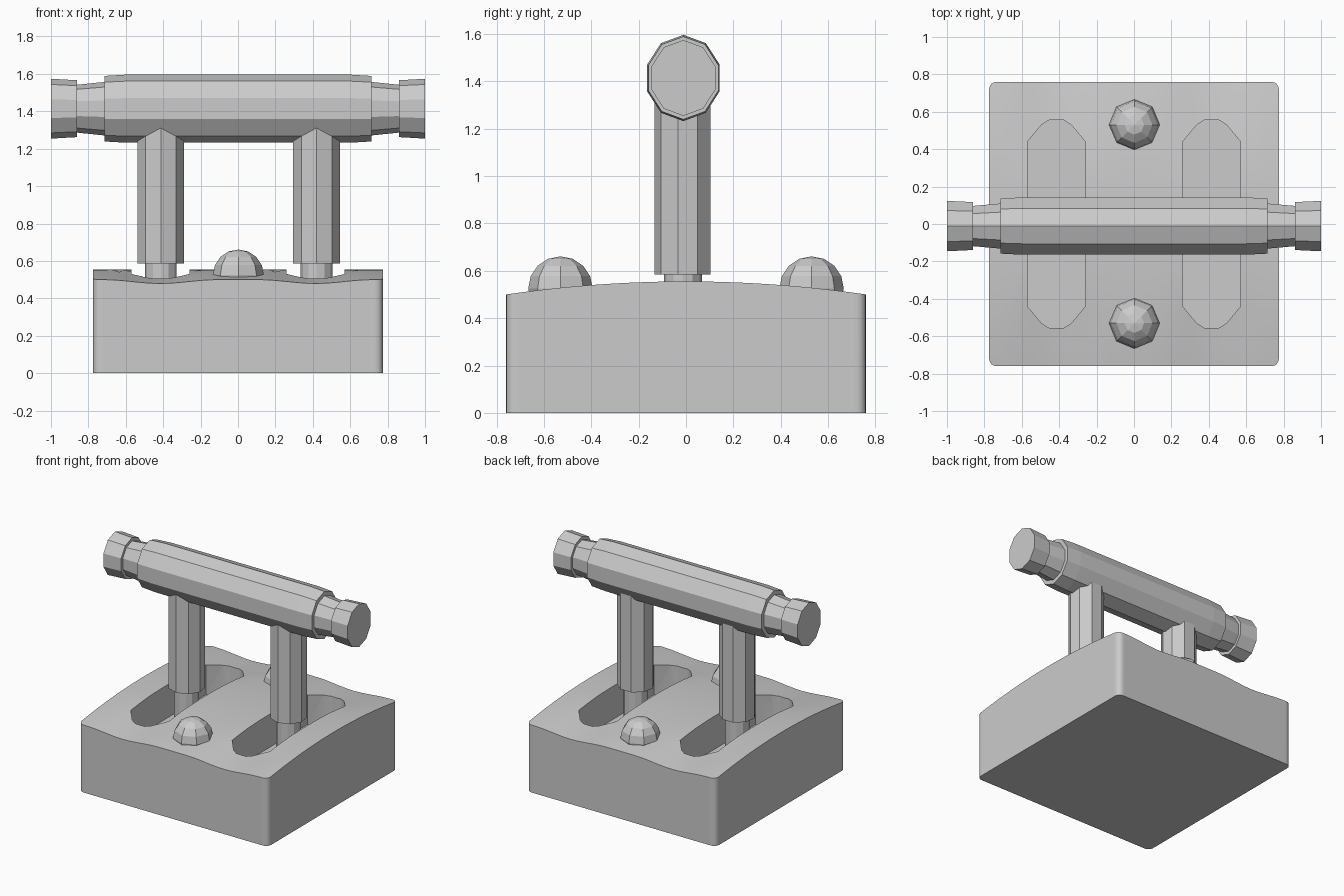
import bpy, bmesh, math
from mathutils import Vector

if "Cube" in bpy.data.objects:
    bpy.data.objects.remove(bpy.data.objects["Cube"])


def to_object(name, bm):
    bmesh.ops.recalc_face_normals(bm, faces=bm.faces)
    me = bpy.data.meshes.new(name)
    bm.to_mesh(me)
    bm.free()
    ob = bpy.data.objects.new(name, me)
    bpy.context.collection.objects.link(ob)
    return ob


def prism(name, outline, z0, z1):
    bm = bmesh.new()
    face = bm.faces.new([bm.verts.new((x, y, z0)) for x, y in outline])
    ext = bmesh.ops.extrude_face_region(bm, geom=[face])
    for v in ext["geom"]:
        if isinstance(v, bmesh.types.BMVert):
            v.co.z = z1
    return to_object(name, bm)


def ring(cx, cy, rx, ry, n, turn=0.0):
    return [(cx + rx * math.cos(turn + 2 * math.pi * i / n),
             cy + ry * math.sin(turn + 2 * math.pi * i / n)) for i in range(n)]


def smooth(t):
    t = max(0.0, min(1.0, t))
    return t * t * (3 - 2 * t)


def top_height(x, y):
    # arched along y, with a shallow dip ahead of and behind each slot
    dip = smooth(1 - abs(abs(x) - 0.415) / 0.3) * smooth((abs(y) - 0.2) / 0.4)
    return 0.555 - 0.055 * (y / 0.76) ** 2 - 0.021 * dip


# base block with rounded corners and a shaped top
bm = bmesh.new()
bmesh.ops.create_cube(bm, size=1)
for v in bm.verts:
    v.co = Vector((v.co.x * 1.55, v.co.y * 1.52, v.co.z + 0.5))
uprights = [e for e in bm.edges if abs(e.verts[0].co.z - e.verts[1].co.z) > 0.5]
bmesh.ops.bevel(bm, geom=uprights, offset=0.04, segments=4, profile=0.5, affect='EDGES')
for axis, half in (((1, 0, 0), 0.72), ((0, 1, 0), 0.70)):
    for i in range(25):
        p = -half + 2 * half * i / 24
        bmesh.ops.bisect_plane(bm, geom=bm.verts[:] + bm.edges[:] + bm.faces[:],
                               plane_co=Vector(axis) * p, plane_no=axis)
for v in bm.verts:
    if v.co.z > 0.5:
        v.co.z = top_height(v.co.x, v.co.y)
base = to_object("base", bm)

# slots cut into the base
for x in (-0.415, 0.415):
    quarter = [(0.155, 0.44), (0.08, 0.53), (0.04, 0.555)]
    outline = [(x + a, b) for a, b in quarter]
    outline += [(x - a, b) for a, b in reversed(quarter)]
    outline += [(x - a, -b) for a, b in quarter]
    outline += [(x + a, -b) for a, b in reversed(quarter)]
    cutter = prism("slot_cutter", outline, 0.31, 0.8)
    cutter.hide_render = True
    cutter.hide_viewport = True
    mod = base.modifiers.new("slot", 'BOOLEAN')
    mod.operation = 'DIFFERENCE'
    mod.solver = 'EXACT'
    mod.object = cutter

# apply the cuts and remove the cutters
dg = bpy.context.evaluated_depsgraph_get()
cut_mesh = bpy.data.meshes.new_from_object(base.evaluated_get(dg))
base.modifiers.clear()
base.data = cut_mesh
for ob in [o for o in bpy.data.objects if o.name.startswith("slot_cutter")]:
    bpy.data.objects.remove(ob)
bpy.context.view_layer.objects.active = base
base.select_set(True)
bpy.ops.object.shade_smooth_by_angle(angle=math.radians(30))

# two levers: thin stem in the slot and a thick post above it
for side, x in (("left", -0.413), ("right", 0.42)):
    prism(side + "_stem", ring(x, -0.012, 0.085, 0.08, 12), 0.3, 0.62)
    prism(side + "_post", ring(x, -0.012, 0.127, 0.122, 9, math.radians(-90)), 0.585, 1.36)

# crossbar with necks and end knobs, ten-sided
half = [(0.0, 0.182), (0.6, 0.182), (0.715, 0.175), (0.715, 0.143),
        (0.86, 0.128), (0.86, 0.152), (1.0, 0.16)]
profile = [(-x, r) for x, r in reversed(half[1:])] + half[1:]
N = 10
bm = bmesh.new()
loops = []
for x, r in profile:
    loops.append([bm.verts.new((x, -0.011 + y, 1.414 + z))
                  for y, z in ring(0, 0, r * 0.885, r, N, math.pi / 2)])
for a, b in zip(loops, loops[1:]):
    for i in range(N):
        j = (i + 1) % N
        bm.faces.new((a[i], a[j], b[j], b[i]))
bm.faces.new(loops[0])
bm.faces.new(loops[-1])
to_object("crossbar", bm)

# rounded screw heads, front and back
for name, y in (("front_dome", -0.53), ("back_dome", 0.53)):
    bm = bmesh.new()
    bmesh.ops.create_uvsphere(bm, u_segments=8, v_segments=8, radius=0.136)
    bmesh.ops.translate(bm, verts=bm.verts, vec=(0.002, y, 0.525))
    to_object(name, bm)
